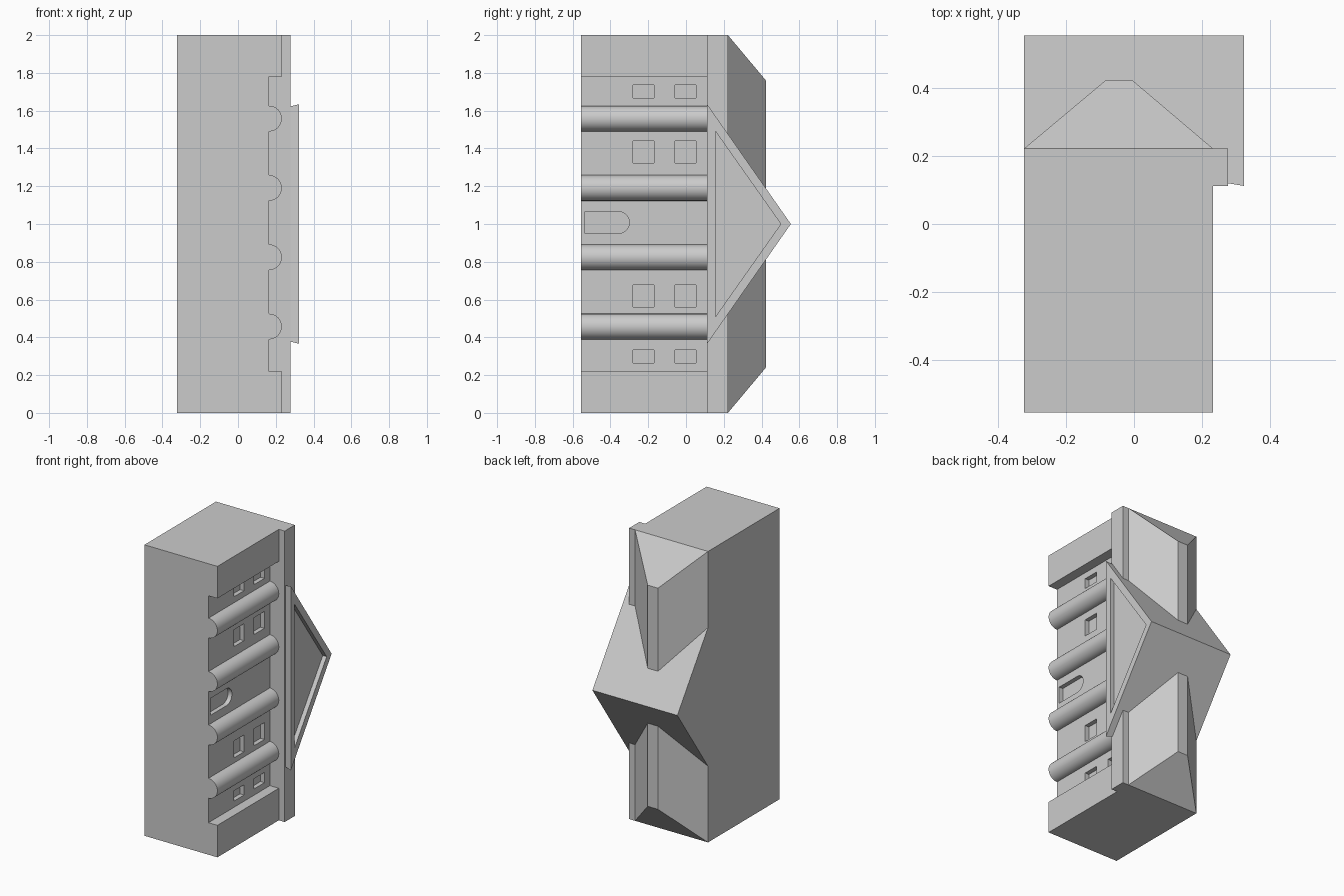
import bpy
import bmesh
from math import pi, sin, cos

if "Cube" in bpy.data.objects:
    bpy.data.objects.remove(bpy.data.objects["Cube"])

stone = bpy.data.materials.new("grey_stone")
stone.use_nodes = True
GREY = (0.6, 0.6, 0.6, 1)
stone.diffuse_color = GREY
stone.node_tree.nodes["Principled BSDF"].inputs["Base Color"].default_value = GREY

BACK, WALL, WING, CORNICE, GABLE = -0.323, 0.164, 0.232, 0.277, 0.323
BASE, FRIEZE, EAVE, APEX = -0.555, 0.112, 0.222, 0.555


def loft(name, ring_a, ring_b):
    """Solid between two matching rings of points."""
    bm = bmesh.new()
    a = [bm.verts.new(p) for p in ring_a]
    b = [bm.verts.new(p) for p in ring_b]
    bm.faces.new(a)
    bm.faces.new(b[::-1])
    for i in range(len(a)):
        j = (i + 1) % len(a)
        bm.faces.new((a[i], b[i], b[j], a[j]))
    bmesh.ops.recalc_face_normals(bm, faces=bm.faces)
    mesh = bpy.data.meshes.new(name)
    bm.to_mesh(mesh)
    bm.free()
    mesh.materials.append(stone)
    obj = bpy.data.objects.new(name, mesh)
    bpy.context.collection.objects.link(obj)
    return obj


def along_x(name, yz, x0, x1):
    return loft(name, [(x0, y, z) for y, z in yz], [(x1, y, z) for y, z in yz])


def box_yz(y0, y1, z0, z1):
    return [(y0, z0), (y1, z0), (y1, z1), (y0, z1)]


def select_only(obj):
    bpy.ops.object.select_all(action='DESELECT')
    obj.select_set(True)
    bpy.context.view_layer.objects.active = obj


def carve(target, cutter):
    mod = target.modifiers.new("carve", 'BOOLEAN')
    mod.operation = 'DIFFERENCE'
    mod.solver = 'EXACT'
    mod.object = cutter
    select_only(target)
    bpy.ops.object.modifier_apply(modifier=mod.name)
    bpy.data.objects.remove(cutter)


# Main block: plan outline with end wings and four half-round columns
plan = [(BACK, 0), (WING, 0), (WING, 0.22), (WALL, 0.22)]
radius = WING - WALL
for centre in (0.457, 0.824, 1.191, 1.558):
    for i in range(17):
        t = pi * i / 16
        plan.append((WALL + radius * sin(t), centre - radius * cos(t)))
plan += [(WALL, 1.78), (WING, 1.78), (WING, 2), (BACK, 2)]
body = loft("main_block", [(x, BASE, z) for x, z in plan],
            [(x, EAVE, z) for x, z in plan])

# Window recesses, mirrored about the middle
DEPTH = 0.03
for y in (-0.28, -0.058):
    for low, high in ((0.324, 0.44), (0.667, 0.737)):
        for side in (-1, 1):
            z0, z1 = sorted((1 + side * low, 1 + side * high))
            carve(body, along_x("window_cutter", box_yz(y, y + 0.111, z0, z1),
                                WALL - DEPTH, WALL + 0.04))

# Arched door recess
arch = [(-0.534, 0.95), (-0.534, 1.066)]
arch += [(-0.358 + 0.058 * sin(pi * i / 12), 1.008 + 0.058 * cos(pi * i / 12))
         for i in range(13)]
carve(body, along_x("door_cutter", arch, WALL - DEPTH, WALL + 0.04))

# Frieze band over the columns
along_x("frieze", box_yz(FRIEZE, EAVE, 0, 2), WALL - 0.05, CORNICE)

# Hipped roof with a narrow flat ridge
loft("hipped_roof",
     [(BACK, EAVE, 0), (WING, EAVE, 0), (WING, EAVE, 2), (BACK, EAVE, 2)],
     [(-0.083, 0.423, 0.24), (-0.005, 0.423, 0.24),
      (-0.005, 0.423, 1.76), (-0.083, 0.423, 1.76)])

# Cross gable; its underside runs inside the main block
HALF = 0.634
rear = HALF * (APEX - EAVE) / (APEX - FRIEZE)
gable = loft("cross_gable",
             [(GABLE, FRIEZE, 1 - HALF), (GABLE, FRIEZE, 1 + HALF), (GABLE, APEX, 1)],
             [(BACK, EAVE, 1 - rear), (BACK, EAVE, 1 + rear), (BACK, APEX, 1)])

# Sunken triangular pediment panel
panel = [(0.155, 0.508), (0.155, 1.492), (0.502, 1)]
carve(gable, along_x("pediment_cutter", panel, GABLE - 0.03, GABLE + 0.05))

# Smooth the columns and arch, keep all corners sharp
select_only(body)
bpy.ops.object.shade_smooth_by_angle(angle=pi / 6)
